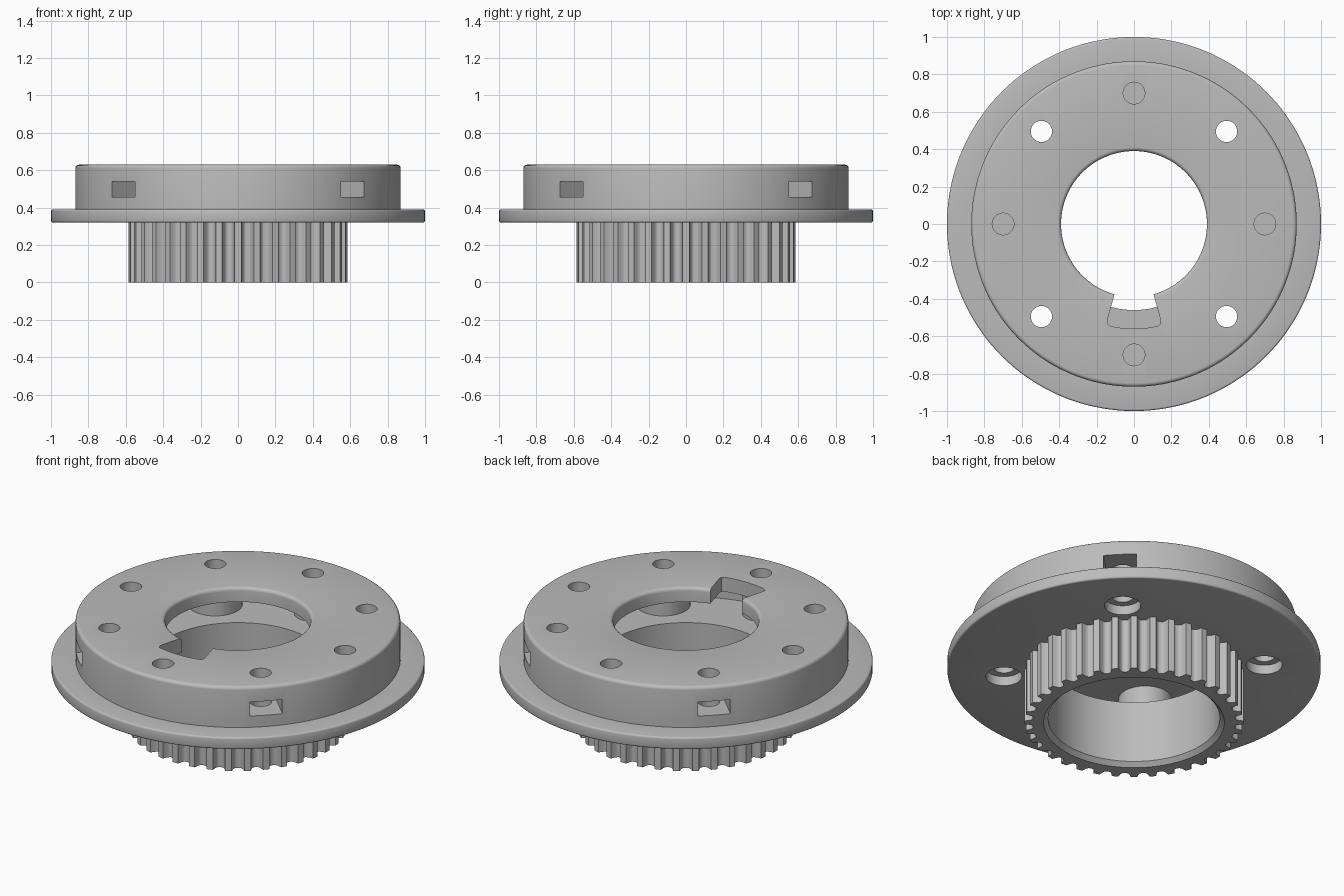
import bpy, bmesh, math
from math import sin, cos, pi, radians
from mathutils import Matrix

cube = bpy.data.objects.get("Cube")
if cube:
    bpy.data.objects.remove(cube, do_unlink=True)

grey = bpy.data.materials.new("plain_grey")
grey.use_nodes = True
GREY = (0.5, 0.5, 0.5, 1)
grey.diffuse_color = GREY
grey.node_tree.nodes["Principled BSDF"].inputs["Base Color"].default_value = GREY


def make_object(name, bm):
    bmesh.ops.recalc_face_normals(bm, faces=bm.faces)
    mesh = bpy.data.meshes.new(name)
    bm.to_mesh(mesh)
    bm.free()
    mesh.materials.append(grey)
    obj = bpy.data.objects.new(name, mesh)
    bpy.context.collection.objects.link(obj)
    return obj


def fillet(r, z, size, start, steps=4):
    """Quarter arc in the profile plane around centre (r, z)."""
    angles = [start - pi / 2 * i / steps for i in range(steps + 1)]
    return [(r + size * cos(a), z + size * sin(a)) for a in angles]


def lathe(name, profile, steps=144):
    bm = bmesh.new()
    verts = [bm.verts.new((r, 0, z)) for r, z in profile]
    edges = [bm.edges.new((a, b)) for a, b in zip(verts, verts[1:] + verts[:1])]
    bmesh.ops.spin(bm, geom=verts + edges, cent=(0, 0, 0), axis=(0, 0, 1),
                   angle=2 * pi, steps=steps, use_duplicate=False)
    bmesh.ops.remove_doubles(bm, verts=bm.verts, dist=1e-5)
    return make_object(name, bm)


def pegs(name, radius, z0, z1, angles, ring=0.70):
    """Upright cylinders spread around a ring."""
    bm = bmesh.new()
    for a in angles:
        place = Matrix.Translation((ring * cos(a), ring * sin(a), (z0 + z1) / 2))
        bmesh.ops.create_cone(bm, cap_ends=True, segments=40, radius1=radius,
                              radius2=radius, depth=z1 - z0, matrix=place)
    return make_object(name, bm)


def slots(name, r0, r1, width, z0, z1, angles):
    """Radial rectangular blocks."""
    bm = bmesh.new()
    for a in angles:
        place = (Matrix.Rotation(a, 4, 'Z')
                 @ Matrix.Translation(((r0 + r1) / 2, 0, (z0 + z1) / 2))
                 @ Matrix.Diagonal((r1 - r0, width, z1 - z0, 1)))
        bmesh.ops.create_cube(bm, size=1, matrix=place)
    return make_object(name, bm)


def prism(name, outline, z0, z1):
    bm = bmesh.new()
    face = bm.faces.new([bm.verts.new((x, y, z0)) for x, y in outline])
    top = bmesh.ops.extrude_face_region(bm, geom=[face])["geom"]
    bmesh.ops.translate(bm, vec=(0, 0, z1 - z0),
                        verts=[v for v in top if isinstance(v, bmesh.types.BMVert)])
    return make_object(name, bm)


def combine(target, tool, operation):
    """Apply a boolean and remove the helper."""
    tool.hide_render = True
    mod = target.modifiers.new("combine", 'BOOLEAN')
    mod.operation, mod.solver, mod.object = operation, 'EXACT', tool
    bpy.context.view_layer.objects.active = target
    bpy.ops.object.modifier_apply(modifier=mod.name)
    bpy.data.objects.remove(tool, do_unlink=True)


def smooth(obj, angle):
    bpy.ops.object.select_all(action='DESELECT')
    obj.select_set(True)
    bpy.context.view_layer.objects.active = obj
    bpy.ops.object.shade_smooth_by_angle(angle=radians(angle))


diagonals = [pi / 4 + i * pi / 2 for i in range(4)]
cardinals = [i * pi / 2 for i in range(4)]

# Flanged hub with a hollow chamber under the top plate
profile = [(0.46, 0.32), (0.46, 0.39), (0.79, 0.39), (0.79, 0.545), (0.39, 0.545)]
profile += fillet(0.41, 0.61, 0.02, pi)
profile += fillet(0.85, 0.61, 0.02, pi / 2)
profile += [(0.87, 0.39)]
profile += fillet(0.99, 0.38, 0.01, pi / 2, 3)
profile += fillet(0.99, 0.33, 0.01, 0, 3)
hub = lathe("flanged_hub", profile)

# Screw posts inside the chamber
combine(hub, pegs("screw_posts", 0.145, 0.38, 0.56, diagonals), 'UNION')
combine(hub, pegs("pin_posts", 0.10, 0.38, 0.56, cardinals), 'UNION')

# Through holes, counterbores, blind holes and side nut slots
combine(hub, slots("nut_slots", 0.61, 1.0, 0.176, 0.457, 0.54, diagonals), 'DIFFERENCE')
combine(hub, pegs("screw_holes", 0.057, 0.2, 0.8, diagonals), 'DIFFERENCE')
combine(hub, pegs("counterbores", 0.097, 0.2, 0.375, diagonals), 'DIFFERENCE')
combine(hub, pegs("pin_holes", 0.058, 0.45, 0.8, cardinals), 'DIFFERENCE')

# Keyway in the front of the top plate, with rounded outer corners
half = radians(15.5)
arc = [(0.30, -half), (0.535, -half), (0.553, -half * 0.96)]
arc += [(0.56, half * (i / 5 - 0.85)) for i in range(0, 5)]
arc += [(r, -a) for r, a in reversed(arc)]
key = prism("keyway", [(r * sin(a), -r * cos(a)) for r, a in arc], 0.5, 0.8)
combine(hub, key, 'DIFFERENCE')
smooth(hub, 32)

# Toothed belt ring below the flange
TEETH, TIP, DEPTH, STEPS = 36, 0.586, 0.042, 10
pitch = 2 * pi / TEETH
ring = []
for t in range(TEETH):
    for i in range(STEPS + 1):
        u = 2 * i / STEPS - 1
        drop = DEPTH * (1 - abs(u) ** 3.5)
        ring.append((TIP - drop, (t + 0.5 + 0.33 * u) * pitch))

bm = bmesh.new()


def loop(points, z):
    verts = [bm.verts.new((r * cos(a), r * sin(a), z)) for r, a in points]
    return verts, [bm.edges.new((a, b)) for a, b in zip(verts, verts[1:] + verts[:1])]


def skin(lower, upper):
    n = len(lower)
    for i in range(n):
        j = (i + 1) % n
        bm.faces.new((lower[i], lower[j], upper[j], upper[i]))


circle = [2 * pi * i / 144 for i in range(144)]
outer_low, outer_edges = loop(ring, 0)
outer_high, _ = loop(ring, 0.325)
rim, rim_edges = loop([(0.484, a) for a in circle], 0)
throat, _ = loop([(0.46, a) for a in circle], 0.025)
bore_top, _ = loop([(0.46, a) for a in circle], 0.32)
skin(outer_low, outer_high)
skin(throat, rim)
skin(bore_top, throat)
bmesh.ops.triangle_fill(bm, edges=outer_edges + rim_edges, use_beauty=True)
gear = make_object("toothed_ring", bm)
smooth(gear, 30)
